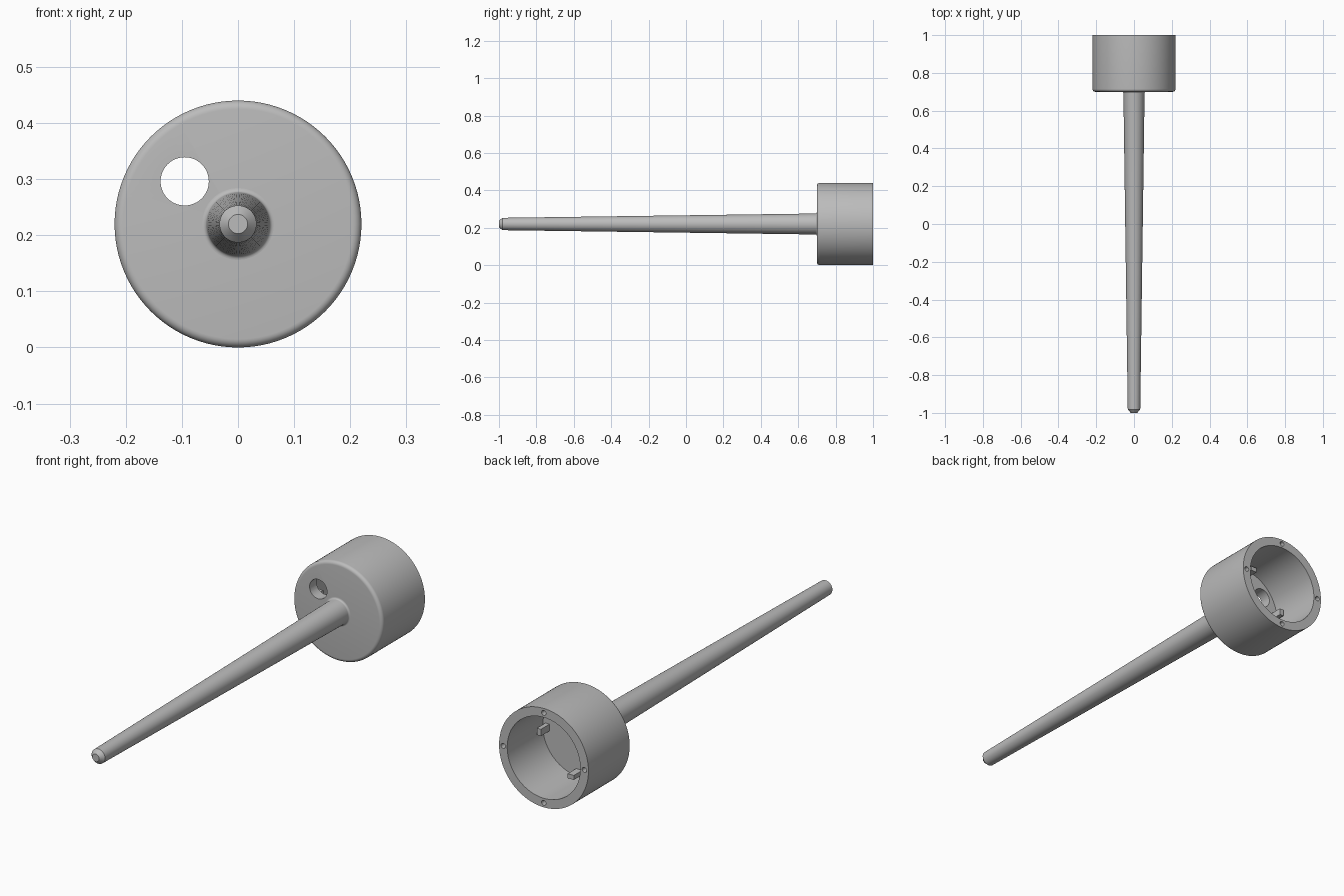
import bpy
import bmesh
from math import pi, cos, sin
from mathutils import Matrix, Vector

AXIS_Z = 0.22      # height of the turning axis
SEGMENTS = 96

if "Cube" in bpy.data.objects:
    bpy.data.objects.remove(bpy.data.objects["Cube"], do_unlink=True)

grey = bpy.data.materials.new("plain_grey")
grey.use_nodes = True
colour = (0.5, 0.5, 0.5, 1)
grey.diffuse_color = colour
grey.node_tree.nodes["Principled BSDF"].inputs["Base Color"].default_value = colour


def make_object(name, bm):
    bmesh.ops.recalc_face_normals(bm, faces=bm.faces)
    mesh = bpy.data.meshes.new(name)
    bm.to_mesh(mesh)
    bm.free()
    mesh.materials.append(grey)
    obj = bpy.data.objects.new(name, mesh)
    bpy.context.collection.objects.link(obj)
    return obj


def lathe(name, profile):
    """Turn (radius, y) points around the long axis."""
    bm = bmesh.new()
    verts = [bm.verts.new((r, y, AXIS_Z)) for r, y in profile]
    edges = [bm.edges.new(pair) for pair in zip(verts, verts[1:])]
    bmesh.ops.spin(bm, geom=verts + edges, cent=(0, 0, AXIS_Z), axis=(0, 1, 0),
                   angle=2 * pi, steps=SEGMENTS)
    bmesh.ops.remove_doubles(bm, verts=bm.verts, dist=0.0001)
    return make_object(name, bm)


def arc(r, y, radius, start, end, steps=6):
    angles = [start + (end - start) * i / steps for i in range(steps + 1)]
    return [(r + radius * cos(a), y + radius * sin(a)) for a in angles]


def drill(bm, x, z, radius, y0, y1, segments):
    place = Matrix.Translation((x, (y0 + y1) / 2, AXIS_Z + z)) @ Matrix.Rotation(pi / 2, 4, "X")
    bmesh.ops.create_cone(bm, cap_ends=True, segments=segments, radius1=radius,
                          radius2=radius, depth=y1 - y0, matrix=place)


def smooth(obj):
    bpy.ops.object.select_all(action="DESELECT")
    obj.select_set(True)
    bpy.context.view_layer.objects.active = obj
    bpy.ops.object.shade_smooth_by_angle(angle=pi / 6)


# Cup: rounded front rim, open at the back
cup = lathe("cup", [(0, 0.70)] + arc(0.205, 0.715, 0.015, -pi / 2, 0)
            + [(0.22, 1.0), (0.18, 1.0), (0.18, 0.75), (0, 0.75)])

# Through hole in the cup floor and four screw holes in the back rim
bm = bmesh.new()
drill(bm, -0.095, 0.076, 0.043, 0.65, 0.80, 48)
for i in range(4):
    a = i * pi / 2
    drill(bm, 0.2 * cos(a), 0.2 * sin(a), 0.011, 0.90, 1.05, 20)
cutter = make_object("hole_cutter", bm)
cutter.hide_render = True
holes = cup.modifiers.new("holes", "BOOLEAN")
holes.operation = "DIFFERENCE"
holes.solver = "EXACT"
holes.object = cutter
bpy.context.view_layer.objects.active = cup
bpy.ops.object.modifier_apply(modifier=holes.name)
bpy.data.objects.remove(cutter, do_unlink=True)
smooth(cup)

# Tapered shaft: chamfered tip, small fillet where it meets the cup
shaft = lathe("shaft", [(0, -1.0), (0.017, -1.0), (0.033, -0.982)]
              + arc(0.064, 0.692, 0.008, pi, pi / 2)
              + [(0.064, 0.72), (0, 0.72)])
smooth(shaft)

# Four small pegs standing on the cup floor
for i, side in enumerate(("left", "top", "right", "bottom")):
    bm = bmesh.new()
    bmesh.ops.create_cube(bm, size=1)
    bmesh.ops.scale(bm, vec=Vector((0.02, 0.07, 0.03)), verts=bm.verts)
    bmesh.ops.translate(bm, vec=Vector((0.157, 0.775, 0)), verts=bm.verts)
    turn = Matrix.Translation((0, 0, AXIS_Z)) @ Matrix.Rotation(-i * pi / 2, 4, "Y")
    bmesh.ops.transform(bm, matrix=turn, verts=bm.verts)
    make_object(side + "_peg", bm)
